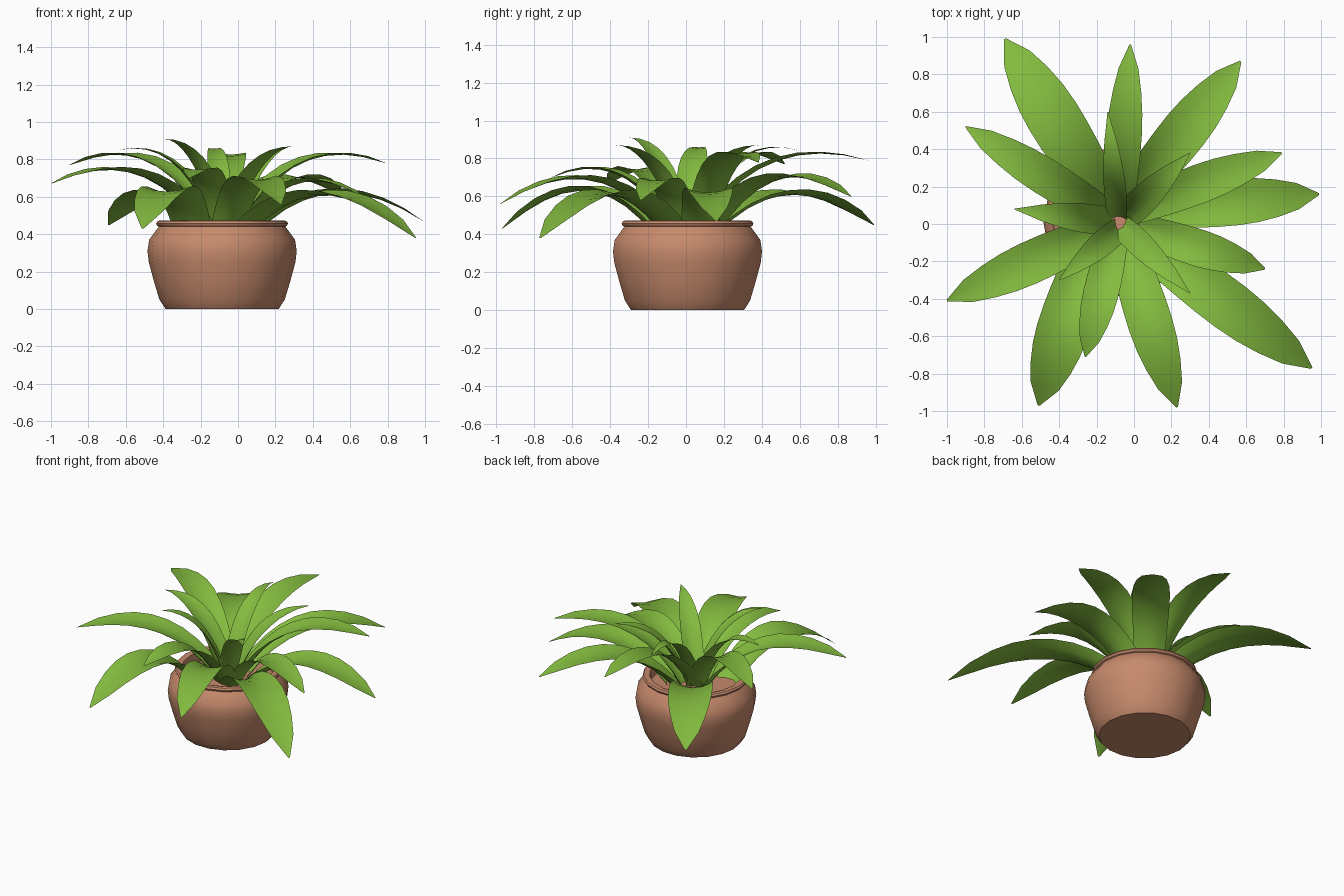
import bpy, bmesh, math
from mathutils import Vector

if "Cube" in bpy.data.objects:
    bpy.data.objects.remove(bpy.data.objects["Cube"])

CX, CY = -0.085, 0.008          # pot axis


def material(name, rgb):
    m = bpy.data.materials.new(name)
    m.diffuse_color = (*rgb, 1)
    m.use_nodes = True
    m.node_tree.nodes["Principled BSDF"].inputs["Base Color"].default_value = m.diffuse_color
    return m


TERRACOTTA = material("terracotta", (0.57, 0.255, 0.15))
LEAF = material("leaf green", (0.23, 0.50, 0.05))


def finish(name, bm, mat, angle):
    me = bpy.data.meshes.new(name)
    bm.to_mesh(me)
    bm.free()
    me.materials.append(mat)
    ob = bpy.data.objects.new(name, me)
    bpy.context.collection.objects.link(ob)
    bpy.ops.object.select_all(action='DESELECT')
    ob.select_set(True)
    bpy.context.view_layer.objects.active = ob
    bpy.ops.object.shade_smooth_by_angle(angle=math.radians(angle))
    return ob


def lathe(name, profile, mat, sides=18):
    bm = bmesh.new()
    vs = [bm.verts.new((CX + r, CY, z)) for r, z in profile]
    es = [bm.edges.new(p) for p in zip(vs, vs[1:])]
    bmesh.ops.spin(bm, geom=vs + es, cent=(CX, CY, 0), axis=(0, 0, 1),
                   angle=math.tau, steps=sides, use_duplicate=False)
    bmesh.ops.remove_doubles(bm, verts=bm.verts[:], dist=1e-4)
    bmesh.ops.recalc_face_normals(bm, faces=bm.faces[:])
    return finish(name, bm, mat, 35)


# Pot with crisp foot, rounded belly, rolled rim and filled inside
lathe("pot", [(0, 0), (0.302, 0), (0.31, 0.012), (0.335, 0.05), (0.365, 0.15), (0.392, 0.25),
              (0.399, 0.31), (0.39, 0.37), (0.35, 0.425), (0.338, 0.44), (0.347, 0.445),
              (0.353, 0.458), (0.345, 0.47), (0.327, 0.474), (0.305, 0.466), (0.30, 0.44),
              (0.30, 0.40), (0, 0.40)], TERRACOTTA)

# Blade outlines: long outer leaves and pointed inner leaves
OUTER = [(0, .75), (.2, .87), (.4, .98), (.55, 1), (.7, .93), (.85, .68), (.94, .4), (1, .04)]
INNER = [(0, .8), (.25, 1), (.5, .95), (.75, .62), (1, .03)]


def width_at(t, table):
    for (a, wa), (b, wb) in zip(table, table[1:]):
        if t <= b:
            return wa + (wb - wa) * (t - a) / (b - a)
    return table[-1][1]


def leaf(name, x, y, tip, apex, width, root=(CX, CY)):
    """Arching blade from its root to a tip, with a soft channel."""
    base = Vector((*root, 0))
    d = Vector((x, y, 0)) - base
    R = d.length
    d.normalize()
    side = Vector((-d.y, d.x, 0))
    table = INNER if R < 0.72 else OUTER
    low = min(max((0.84 - apex) / 0.21, 0), 1)   # low leaves start flatter, further out
    z0, r0, r1 = 0.39, 0.02 + 0.10 * low, (0.37 + 0.13 * low) * R
    A, T = apex - z0, tip - z0
    h = A + math.sqrt(max(A * A - A * T, 0))     # control height giving that apex
    bm = bmesh.new()
    rows, n = [], 9
    for i in range(n + 1):
        t = i / n
        r = r0 * (1 - t) ** 2 + 2 * t * (1 - t) * r1 + t * t * R
        z = z0 + 2 * t * (1 - t) * h + t * t * T
        tr = 2 * (1 - t) * (r1 - r0) + 2 * t * (R - r1)
        tz = 2 * (1 - t) * h + 2 * t * (T - h)
        nrm = (Vector((0, 0, tr)) - d * tz).normalized()
        c = base + Vector((0, 0, z)) + d * r
        w = width * width_at(t, table) / 2
        fold = 0.4 * (1 - t) ** 1.5 + 0.08
        rows.append([bm.verts.new(c + side * (w * s) + nrm * (w * fold * (s * s - 0.4)))
                     for s in (-1, -0.5, 0, 0.5, 1)])
    for a, b in zip(rows, rows[1:]):
        for k in range(4):
            bm.faces.new((a[k + 1], a[k], b[k], b[k + 1]))
    finish(name, bm, LEAF, 60)


# Leaves: tip x, tip y, tip height, arch height, width, optional root
LEAVES = [
    (-0.69, 0.99, .45, .62, .29), (-0.02, 0.96, .79, .83, .19),
    (0.57, 0.87, .60, .71, .25, (-.08, .06)), (0.79, 0.38, .78, .83, .21, (-.06, .06)),
    (0.99, 0.16, .47, .63, .25, (-.06, .06)), (0.70, -0.24, .58, .69, .20),
    (0.95, -0.77, .38, .62, .27), (0.23, -0.98, .56, .70, .24),
    (-0.51, -0.97, .43, .64, .28, (-.21, -.03)), (-0.26, -0.71, .70, .75, .19),
    (-1.0, -0.41, .67, .75, .23), (-0.64, 0.08, .85, .86, .16),
    (-0.90, 0.52, .77, .83, .20), (-0.40, -0.30, .91, .91, .14, (-.06, -.01)),
    (0.30, -0.37, .87, .87, .14), (0.30, 0.38, .87, .87, .16, (-.06, .02)),
    (-0.14, 0.60, .84, .86, .12),
]
for i, spec in enumerate(LEAVES, 1):
    leaf(f"leaf_{i:02d}", *spec)
